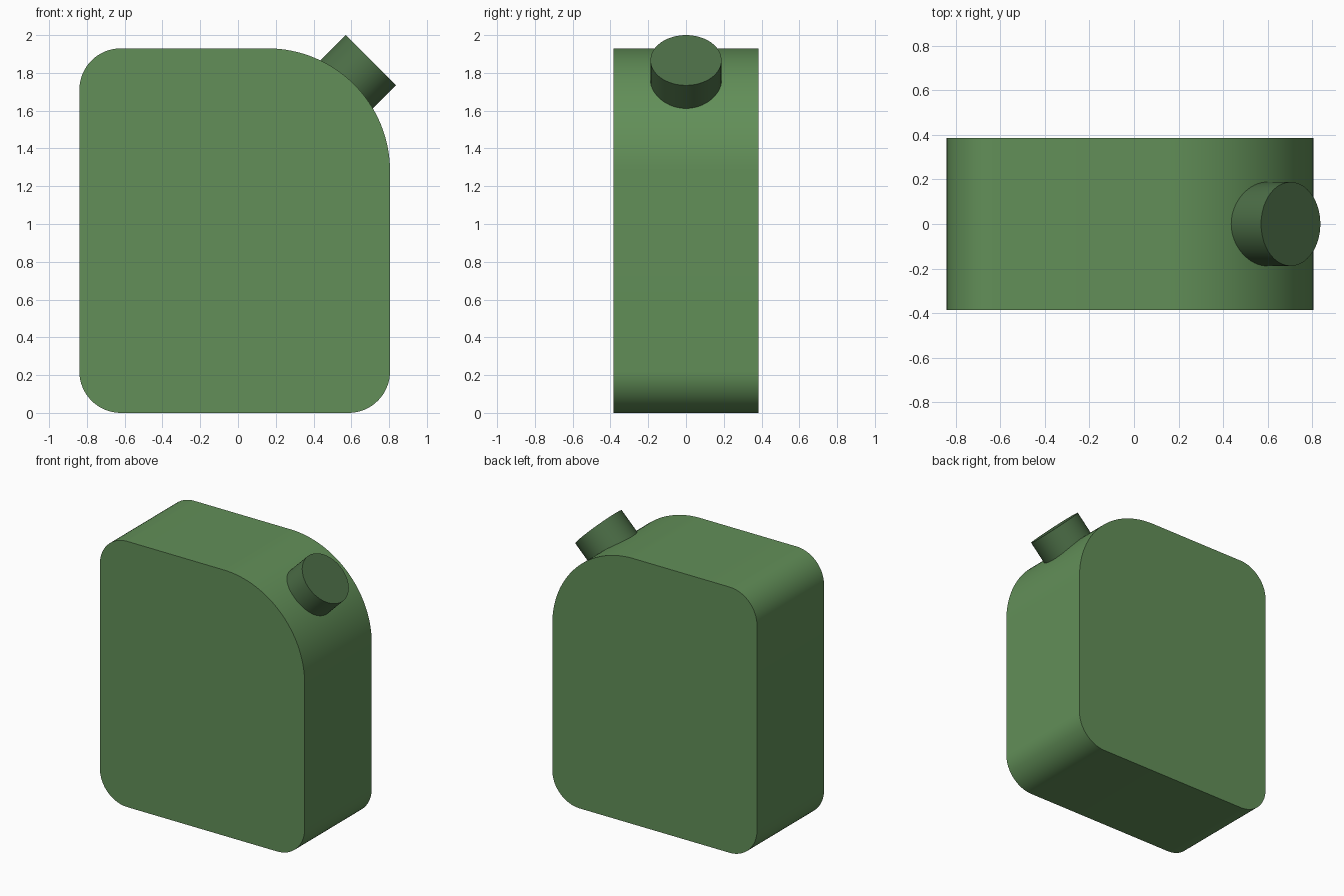
import bpy, bmesh, math
from mathutils import Matrix, Vector

if "Cube" in bpy.data.objects:
    bpy.data.objects.remove(bpy.data.objects["Cube"])


def material(name, rgb):
    m = bpy.data.materials.new(name)
    m.diffuse_color = (*rgb, 1)
    m.use_nodes = True
    m.node_tree.nodes["Principled BSDF"].inputs["Base Color"].default_value = m.diffuse_color
    return m


def finish(name, bm, mat):
    bmesh.ops.recalc_face_normals(bm, faces=bm.faces)
    mesh = bpy.data.meshes.new(name)
    bm.to_mesh(mesh)
    bm.free()
    obj = bpy.data.objects.new(name, mesh)
    mesh.materials.append(mat)
    bpy.context.collection.objects.link(obj)
    bpy.context.view_layer.objects.active = obj
    obj.select_set(True)
    bpy.ops.object.shade_smooth_by_angle(angle=math.radians(30))
    obj.select_set(False)
    return obj


green = material("can green", (0.122, 0.275, 0.098))
dark_green = material("cap dark green", (0.072, 0.155, 0.062))

# Can body: rounded outline with one large shoulder, extruded along y
LEFT, RIGHT, TOP, HALF_DEPTH = -0.84, 0.805, 1.93, 0.385
SMALL, LARGE = 0.22, 0.65
corners = [  # arc centre x, z, radius, start angle, steps
    (RIGHT - LARGE, TOP - LARGE, LARGE, 0, 32),
    (LEFT + SMALL, TOP - SMALL, SMALL, 90, 16),
    (LEFT + SMALL, SMALL, SMALL, 180, 16),
    (RIGHT - SMALL, SMALL, SMALL, 270, 16),
]
bm = bmesh.new()
outline = []
for cx, cz, r, start, steps in corners:
    for i in range(steps + 1):
        a = math.radians(start + 90 * i / steps)
        outline.append(bm.verts.new((cx + r * math.cos(a), -HALF_DEPTH, cz + r * math.sin(a))))
face = bm.faces.new(outline)
side = bmesh.ops.extrude_face_region(bm, geom=[face], use_keep_orig=True)
bmesh.ops.translate(bm, vec=(0, 2 * HALF_DEPTH, 0),
                    verts=[g for g in side["geom"] if isinstance(g, bmesh.types.BMVert)])
finish("can_body", bm, green)

# Cap: cylinder on the shoulder, tilted 45 degrees to the right
CAP_LENGTH = 0.26
axis = Vector((1, 0, 1)).normalized()
centre = Vector((0.703, 0, 1.867)) - axis * CAP_LENGTH / 2
bm = bmesh.new()
bmesh.ops.create_cone(bm, cap_ends=True, segments=64, radius1=0.188, radius2=0.188, depth=CAP_LENGTH,
                      matrix=Matrix.Translation(centre) @ Matrix.Rotation(math.radians(45), 4, 'Y'))
finish("cap", bm, dark_green)
